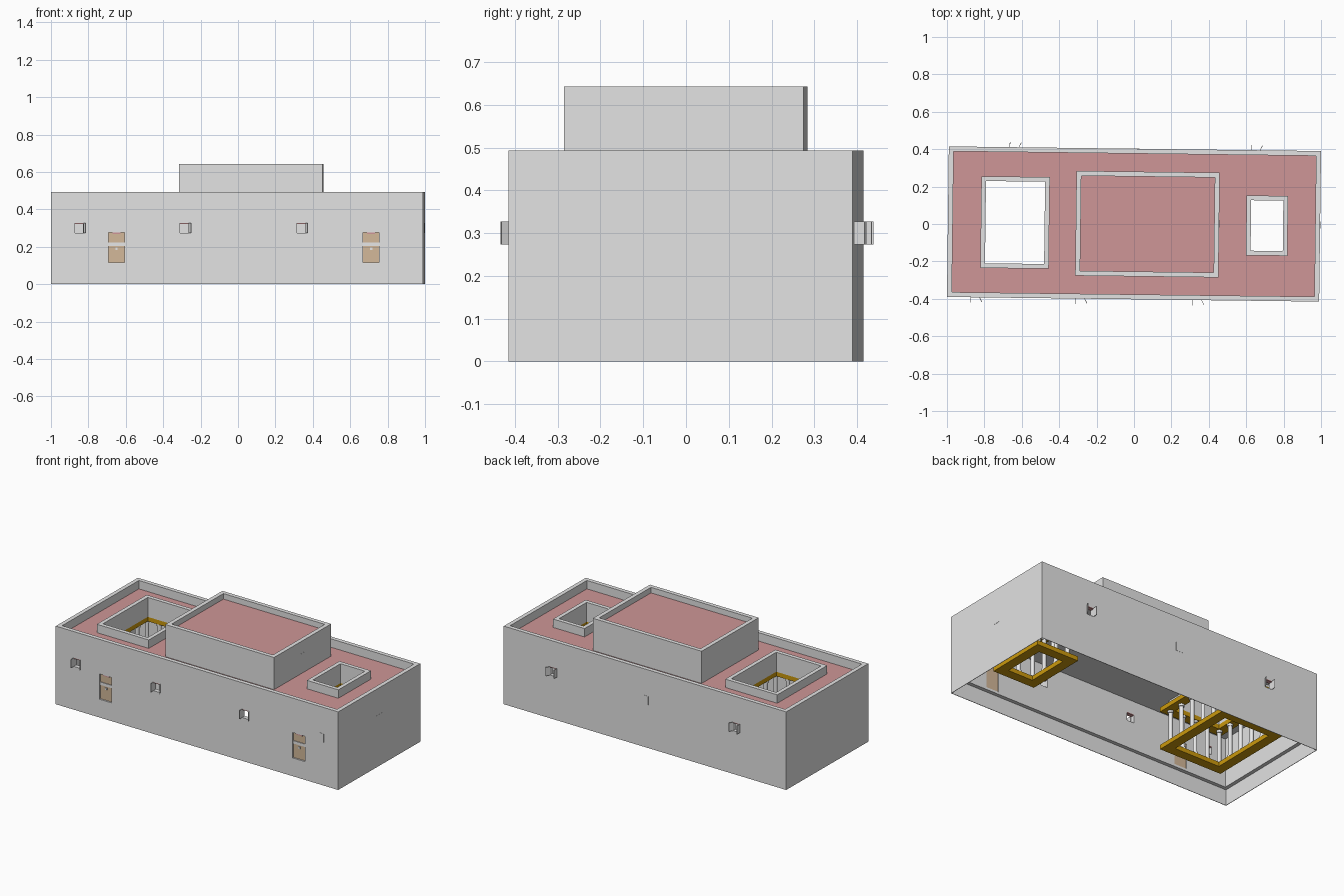
import bpy, bmesh, math
from mathutils import Matrix, Vector

if "Cube" in bpy.data.objects:
    bpy.data.objects.remove(bpy.data.objects["Cube"])

TILT = -0.0125                      # the whole building is turned very slightly


def material(name, rgb):
    m = bpy.data.materials.new(name)
    m.diffuse_color = (*rgb, 1)
    m.use_nodes = True
    m.node_tree.nodes["Principled BSDF"].inputs["Base Color"].default_value = m.diffuse_color
    return m


GREY = material("wall_grey", (0.77, 0.77, 0.77))
PINK = material("roof_pink", (0.62, 0.305, 0.31))
GOLD = material("ochre_gold", (0.60, 0.32, 0.004))
TAN = material("door_tan", (0.65, 0.48, 0.32))
WHITE = material("column_white", (0.82, 0.82, 0.82))


def finish(name, bm, *mats):
    bmesh.ops.recalc_face_normals(bm, faces=bm.faces[:])
    me = bpy.data.meshes.new(name)
    bm.to_mesh(me)
    bm.free()
    ob = bpy.data.objects.new(name, me)
    bpy.context.collection.objects.link(ob)
    for m in mats:
        me.materials.append(m)
    return ob


def add_box(bm, x0, x1, y0, y1, z0, z1):
    c = Vector(((x0 + x1) / 2, (y0 + y1) / 2, (z0 + z1) / 2))
    bmesh.ops.create_cube(bm, size=1, matrix=Matrix.Translation(c) @ Matrix.Diagonal(
        (x1 - x0, y1 - y0, z1 - z0, 1)))


def box(name, mat, *dims):
    bm = bmesh.new()
    add_box(bm, *dims)
    return finish(name, bm, mat)


def ring(name, mat, cx, hx, hy, t, z0, z1):
    """Rectangular frame with outer half sizes hx, hy and border width t."""
    bm = bmesh.new()
    loops = []
    for d in (0, t):
        for z in (z0, z1):
            loops.append([bm.verts.new((cx + sx * (hx - d), sy * (hy - d), z))
                          for sx, sy in ((-1, -1), (1, -1), (1, 1), (-1, 1))])
    ob, ot, ib, it = loops
    for a, b in ((ob, ot), (ot, it), (it, ib), (ib, ob)):
        for i in range(4):
            j = (i + 1) % 4
            bm.faces.new((a[i], a[j], b[j], b[i]))
    return finish(name, bm, mat)


def cut(target, boxes):
    bm = bmesh.new()
    for b in boxes:
        add_box(bm, *b)
    cutter = finish("cutter", bm)
    cutter.hide_render = True
    mod = target.modifiers.new("cut", 'BOOLEAN')
    mod.operation, mod.solver, mod.object = 'DIFFERENCE', 'EXACT', cutter
    bpy.context.view_layer.objects.active = target
    bpy.ops.object.modifier_apply(modifier=mod.name)
    bpy.data.objects.remove(cutter)


HX, HY, T = 0.995, 0.4025, 0.026
ROOF, TOP, FLOOR = 0.44, 0.493, 0.10
COURTS = (("large", -0.636, 0.158, 0.22), ("small", 0.711, 0.086, 0.135))
WINDOWS = [(-0.845, -1), (-0.283, -1), (0.342, -1), (-0.645, 1), (0.645, 1)]
DOORS = (-0.645, 0.717)
W, WZ0, WZ1 = 0.024, 0.273, 0.327   # window half width, sill, head
D, DZ0, DZ1 = 0.043, 0.108, 0.275   # door half width, bottom, top

# Outer walls with openings, and the thin skirt that reaches the ground
walls = ring("outer_walls", GREY, 0, HX, HY, T, FLOOR, TOP)
cut(walls, [(x - W, x + W, s * HY - 0.06, s * HY + 0.06, WZ0, WZ1) for x, s in WINDOWS]
    + [(x - D, x + D, -HY - 0.06, -HY + 0.06, DZ0, DZ1) for x in DOORS])
ring("ground_skirt", GREY, 0, HX, HY, 0.003, 0, FLOOR)

# Main roof: pink on top, grey underneath, open over both courtyards
roof = box("main_roof", GREY, -HX + T, HX - T, -HY + T, HY - T, 0.41, ROOF)
cut(roof, [(cx - hx, cx + hx, -hy, hy, 0.3, 0.6) for _, cx, hx, hy in COURTS])
roof.data.materials.append(PINK)
for p in roof.data.polygons:
    p.material_index = 1 if p.normal.z > 0.5 else 0

# Raised middle block
bx, bhx, bhy = 0.072, 0.383, 0.28
ring("upper_block_walls", GREY, bx, bhx, bhy, 0.026, ROOF, 0.643)
box("upper_block_roof", PINK, bx - bhx + 0.026, bx + bhx - 0.026,
    -bhy + 0.026, bhy - 0.026, 0.59, 0.608)

# Courtyards: rim wall, upper beam, lower walkway and columns between them
for label, cx, hx, hy in COURTS:
    ring(label + "_court_rim", GREY, cx, hx + 0.025, hy + 0.025, 0.025, 0.37, TOP)
    for part, z0 in (("beam", 0.342), ("walkway", 0.10)):
        ring(f"{label}_court_{part}", GOLD, cx, hx + 0.06, hy + 0.06, 0.06, z0, z0 + 0.028)
    px, py = hx + 0.018, hy + 0.018
    nx, ny = max(2, round(2 * px / 0.1)), max(2, round(2 * py / 0.1))
    spots = {(i, j) for i in range(nx + 1) for j in range(ny + 1)
             if i in (0, nx) or j in (0, ny)}
    bm = bmesh.new()
    for i, j in sorted(spots):
        x, y = cx - px + 2 * px * i / nx, -py + 2 * py * j / ny
        for r, z0, z1 in ((0.017, 0.128, 0.14), (0.0125, 0.14, 0.328), (0.017, 0.328, 0.342)):
            bmesh.ops.create_cone(bm, cap_ends=True, segments=12, radius1=r, radius2=r,
                                  depth=z1 - z0,
                                  matrix=Matrix.Translation((x, y, (z0 + z1) / 2)))
    finish(label + "_court_columns", bm, WHITE)

# Windows: pink lintel and a pair of open shutters
for n, (x, s) in enumerate(WINDOWS):
    ya, yb = sorted((s * HY, s * (HY - T)))
    box(f"window_lintel_{n}", PINK, x - W, x + W, ya, yb, WZ1 - 0.005, WZ1)
    for side, angle in ((-1, 88), (1, 118)):
        bm = bmesh.new()
        add_box(bm, 0, 0.028, -0.0015, 0.0015, WZ0, WZ1)
        a = math.radians(angle)
        # leaf swings outward from its hinge at the jamb
        direction = math.atan2(s * math.sin(a), -side * math.cos(a))
        bm.transform(Matrix.Translation((x + side * W, s * HY, 0))
                     @ Matrix.Rotation(direction, 4, 'Z'))
        finish(f"shutter_{n}_{'left' if side < 0 else 'right'}", bm, GREY)

# Closed windows, flush with the wall: front, back, right side and upper block
for n, (x, s) in enumerate(((0.87, -1), (0.0, 1))):
    ya, yb = sorted((s * HY, s * (HY + 0.001)))
    box(f"closed_shutter_{n}", GREY, x - W, x + W, ya, yb, WZ0, WZ1)
for name, x, y, z in (("side", HX, 0.0, WZ0), ("upper", bx + bhx, 0.0, 0.513)):
    box(f"closed_shutter_{name}", GREY, x, x + 0.001, y - 0.026, y + 0.026, z, z + 0.053)

# Doors: panel, cross band, handle, threshold and lintel
for n, x in enumerate(DOORS):
    y = -HY
    box(f"door_panel_{n}", TAN, x - D, x + D, y + 0.010, y + 0.022, DZ0, DZ1)
    box(f"door_band_{n}", WHITE, x - D, x + D, y + 0.006, y + 0.010, 0.204, 0.222)
    box(f"door_handle_{n}", WHITE, x - 0.006, x + 0.006, y + 0.004, y + 0.010, 0.183, 0.195)
    box(f"door_threshold_{n}", WHITE, x - D, x + D, y, y + T, DZ0, DZ0 + 0.007)
    box(f"door_lintel_{n}", PINK, x - D * 0.5, x + D * 0.5, y + 0.004, y + T, DZ1 - 0.008, DZ1)

# Turn everything slightly about the vertical axis
for ob in bpy.context.scene.objects:
    ob.rotation_euler.z = TILT
